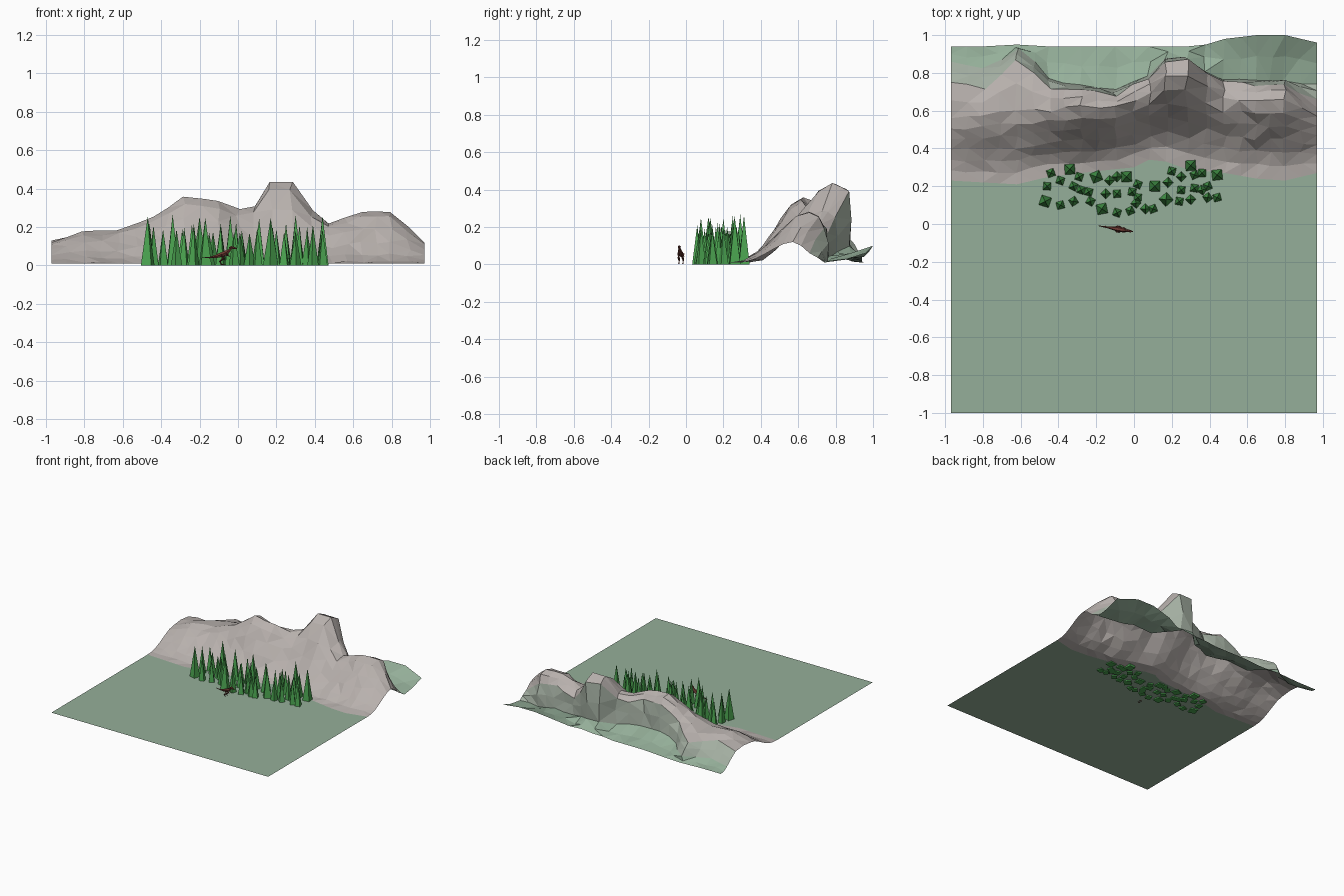
import bpy, bmesh, math, random
from mathutils import Vector

random.seed(4)
if "Cube" in bpy.data.objects:
    bpy.data.objects.remove(bpy.data.objects["Cube"])


def material(name, colour):
    mat = bpy.data.materials.new(name)
    mat.use_nodes = True
    mat.diffuse_color = (*colour, 1)
    mat.node_tree.nodes["Principled BSDF"].inputs["Base Color"].default_value = (*colour, 1)
    return mat


grass = material("pale_grass", (.3, .43, .32))
moss = material("mossy_rock", (.38, .44, .37))
rock = material("grey_rock", (.48, .44, .42))
needles = material("pine_green", (.07, .37, .08))
hide = material("red_brown_hide", (.15, .04, .03))


def finish(name, bm, *mats):
    mesh = bpy.data.meshes.new(name)
    bm.to_mesh(mesh)
    bm.free()
    for mat in mats:
        mesh.materials.append(mat)
    obj = bpy.data.objects.new(name, mesh)
    bpy.context.scene.collection.objects.link(obj)
    return obj


# Mountain cross-sections in hundredths:
# x, foot y, ridge y/z, rear lip y/z, rear base y/z, back edge y/z
SECTIONS = [
    (-97, 23, 56, 12, 75, 12, 86, 4, 94, 1),
    (-80, 22, 57, 18, 72, 15, 82, 5, 94, 1),
    (-62, 21, 60, 18, 87, 15, 93, 6, 95, 1),
    (-45, 25, 60, 25, 72, 20, 77, 6, 94, 1),
    (-28, 27, 62, 36, 71, 30, 73, 9, 94, 2),
    (-10, 29, 62, 33, 68, 28, 71, 8, 94, 2),
    (0, 30, 66, 29, 74, 26, 76, 8, 94, 2),
    (8, 34, 70, 31, 77, 28, 79, 7, 94, 3),
    (17, 33, 78, 43, 85, 40, 87, 10, 94, 3),
    (28, 29, 79, 43, 87, 39, 88, 10, 94, 4),
    (38, 28, 72, 29, 80, 25, 81, 6, 95, 4),
    (48, 27, 66, 22, 75, 17, 77, 4, 98, 7),
    (65, 24, 66, 28, 74, 21, 76, 4, 100, 10),
    (80, 23, 66, 28, 74, 20, 76, 2, 100, 10),
    (97, 27, 57, 12, 66, 6, 74, 1, 96, 6),
]
GROUND = .01


def section_points(values):
    x, foot, ry, rz, ly, lz, by, bz, ey, ez = [v / 100 for v in values]
    pts = []
    for i in range(6):                       # concave then rounded front slope
        t = i / 6
        s = t ** 1.2
        pts.append((x, foot + (ry - foot) * t, GROUND + (rz - GROUND) * s * s * (3 - 2 * s)))
    pts += [(x, ry, rz), (x, (ry + ly) / 2, (rz + lz) / 2 + .01), (x, ly, lz)]
    pts += [(x, (ly + by) / 2 + .005, (lz + bz) / 2), (x, by, bz)]
    pts += [(x, (by + ey) / 2, (bz + ez) / 2 - .01), (x, ey, ez)]
    return [Vector(p) for p in pts]


columns = []
for a, b in zip(SECTIONS, SECTIONS[1:]):
    steps = 2 if b[0] - a[0] > 12 else 1
    for k in range(steps):
        columns.append(section_points([p + (q - p) * k / steps for p, q in zip(a, b)]))
columns.append(section_points(SECTIONS[-1]))

# Slight irregularity for a chiselled surface
for col in columns[1:-1]:
    for p in col[1:-1]:
        p += Vector((random.uniform(-.013, .013), random.uniform(-.01, .01), random.uniform(-.006, .006)))
        p.z = max(p.z, GROUND)

LIP, BASE = 8, 10
bm = bmesh.new()
grid = [[bm.verts.new(p) for p in col] for col in columns]
for left, right in zip(grid, grid[1:]):
    for j in range(len(left) - 1):
        face = bm.faces.new((left[j], right[j], right[j + 1], left[j + 1]))
        face.material_index = 0 if j < LIP else 1 if j < BASE else 2
bmesh.ops.triangulate(bm, faces=bm.faces[:], quad_method="SHORT_EDGE")
finish("mountain_range", bm, rock, moss, grass)

# Flat meadow meeting the foot of the mountains
bm = bmesh.new()
far = [bm.verts.new(col[0]) for col in columns]
near = [bm.verts.new((col[0].x, -1, GROUND)) for col in columns]
for i in range(len(far) - 1):
    bm.faces.new((near[i], near[i + 1], far[i + 1], far[i]))
finish("meadow", bm, grass)

# Pine trees: positions in hundredths
TALL = [(-34, 29), (-47, 12), (-20, 25), (-4, 25), (-17, 8), (11, 20), (30, 31), (44, 26), (17, 13)]
SHORT = [
    (-44, 27), (-46, 20), (-39, 23), (-29, 25), (-32, 20), (-28, 18), (-39, 10), (-32, 12),
    (-24, 17), (-23, 12), (-13, 23), (-15, 16), (-9, 25), (-9, 16), (2, 21), (-1, 17), (2, 14),
    (-9, 6), (-2, 7), (1, 11), (6, 8), (10, 8), (18, 22), (20, 28), (25, 25), (32, 26),
    (36, 27), (25, 18), (32, 19), (24, 12), (30, 13), (36, 18), (39, 20), (39, 14), (44, 14),
]


def pine(index, spot, radius, height):
    bm = bmesh.new()
    bmesh.ops.create_cone(bm, cap_ends=True, segments=4, radius1=radius, radius2=0, depth=height)
    obj = finish(f"pine_tree_{index}", bm, needles)
    obj.location = (spot[0] / 100, spot[1] / 100, height / 2)
    obj.rotation_euler.z = random.uniform(0, math.pi / 2)


for n, spot in enumerate(TALL + SHORT):
    if n < len(TALL):
        pine(n, spot, .04, random.uniform(.24, .275))
    else:
        pine(n, spot, .03, random.uniform(.17, .225))


# Two-legged reptile lofted from rings along simple paths: x, y, z, radius
def loft(name, path, sides=6):
    bm = bmesh.new()
    rings = []
    for i, (x, y, z, r) in enumerate(path):
        ahead = Vector(path[min(i + 1, len(path) - 1)][:3])
        behind = Vector(path[max(i - 1, 0)][:3])
        turn = (ahead - behind).to_track_quat("Z", "Y")
        ring = []
        for k in range(sides):
            a = math.tau * k / sides
            ring.append(bm.verts.new(Vector((x, y, z)) + turn @ Vector((r * math.cos(a), r * math.sin(a), 0))))
        rings.append(ring)
    for a, b in zip(rings, rings[1:]):
        for k in range(sides):
            m = (k + 1) % sides
            bm.faces.new((a[k], a[m], b[m], b[k]))
    bm.faces.new(rings[0][::-1])
    bm.faces.new(rings[-1])
    obj = finish(name, bm, hide)
    obj.location = (-.09, -.026, 0)
    obj.rotation_euler.z = -.17
    return obj


loft("reptile_body", [(-.1, 0, .041, .001), (-.06, 0, .041, .004), (-.025, 0, .047, .009),
                      (.005, 0, .056, .014), (.03, 0, .067, .013), (.045, 0, .078, .008),
                      (.053, 0, .088, .006)])
loft("reptile_head", [(.046, 0, .091, .005), (.056, 0, .094, .008), (.07, 0, .092, .006), (.086, 0, .087, .003)])
for side, s in (("left", 1), ("right", -1)):
    y = .011 * s
    loft(f"reptile_{side}_leg", [(.002, y, .056, .009), (.014, y, .036, .007),
                                 (-.004, y, .021, .004), (.004, y, .005, .003), (.02, y, .004, .002)], 5)
    loft(f"reptile_{side}_arm", [(.034, y, .064, .004), (.036, y, .052, .003), (.048, y, .048, .001)], 4)
